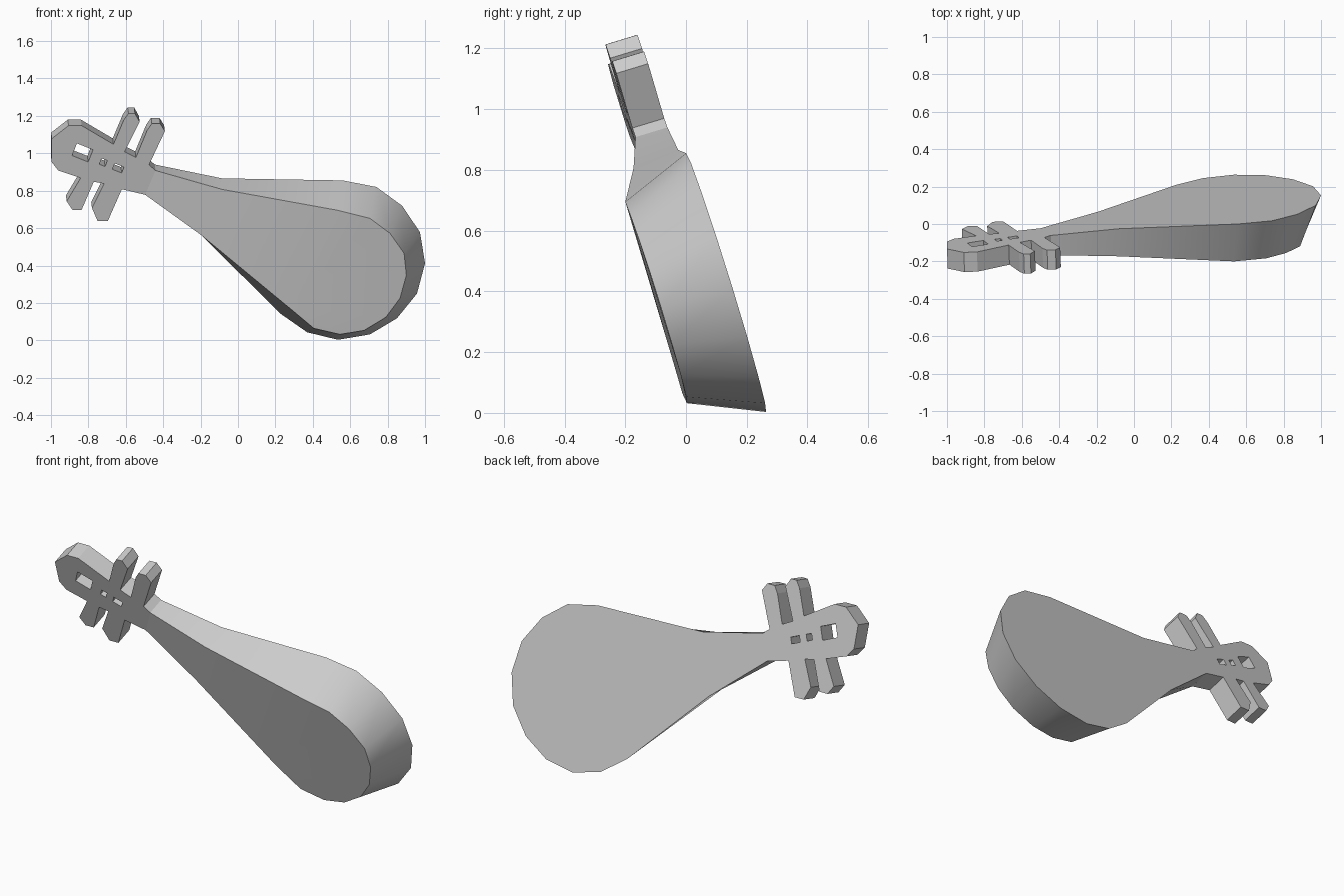
import bpy
import bmesh
from math import radians
from mathutils import Vector

if "Cube" in bpy.data.objects:
    bpy.data.objects.remove(bpy.data.objects["Cube"], do_unlink=True)

# One plain grey finish
GREY = (0.6, 0.6, 0.6, 1.0)
grey = bpy.data.materials.new("plain grey")
grey.use_nodes = True
grey.diffuse_color = GREY
grey.node_tree.nodes["Principled BSDF"].inputs["Base Color"].default_value = GREY

# Step from the back plane to the front of the head
DEPTH = Vector((0.004, -0.105, -0.032))


def on_back(x, z):
    """Point on the leaning plane of the flat back."""
    return Vector((x, -0.31 * (z - 0.855) + 0.035 * (x - 0.55), z))


def on_front(x, z):
    """Point on the soundboard; the body deepens away from the neck."""
    along = 0.91 * x - 0.41 * z
    point = on_back(x, z)
    point.y -= min(0.115 + 0.137 * (along + 0.775), 0.252)
    return point


def make_part(name, back, front, front_faces):
    """Loft a back outline to a front outline and cap both ends."""
    bm = bmesh.new()
    low = [bm.verts.new(p) for p in back]
    high = [bm.verts.new(p) for p in front]
    count = len(low)
    bm.faces.new(low)
    for i in range(count):
        j = (i + 1) % count
        bm.faces.new((low[i], low[j], high[j], high[i]))
    for face in front_faces:
        bm.faces.new([high[i] for i in face])
    bmesh.ops.recalc_face_normals(bm, faces=bm.faces)
    mesh = bpy.data.meshes.new(name)
    bm.to_mesh(mesh)
    bm.free()
    mesh.materials.append(grey)
    part = bpy.data.objects.new(name, mesh)
    bpy.context.collection.objects.link(part)
    return part


def activate(part):
    bpy.ops.object.select_all(action="DESELECT")
    part.select_set(True)
    bpy.context.view_layer.objects.active = part


# Pear-shaped body and neck: both outlines run from the upper neck corner
# round the bowl to the lower neck corner
back_rim = [
    (-0.445, 0.94), (-0.085, 0.866), (0.56, 0.855), (0.74, 0.82),
    (0.877, 0.72), (0.973, 0.578), (1.0, 0.412), (0.957, 0.25),
    (0.85, 0.118), (0.706, 0.032), (0.535, 0.003), (0.37, 0.043),
    (0.225, 0.144), (-0.193, 0.56), (-0.50, 0.81)]
front_rim = [
    (-0.441, 0.908), (-0.085, 0.807), (0.535, 0.695), (0.706, 0.652),
    (0.813, 0.572), (0.888, 0.465), (0.9, 0.348), (0.866, 0.225),
    (0.79, 0.123), (0.674, 0.053), (0.545, 0.032), (0.406, 0.064),
    (0.272, 0.176), (-0.193, 0.56), (-0.496, 0.778)]
last = len(front_rim) - 1
soundboard = [
    (0, 1, last - 1, last),
    (1, 2, last - 2, last - 1),
    tuple(range(2, last - 1))]
body = make_part("body_and_neck",
                 [on_back(*p) for p in back_rim],
                 [on_front(*p) for p in front_rim], soundboard)
activate(body)
bpy.ops.object.shade_smooth_by_angle(angle=radians(35))

# Head with two tuning pegs on each side
head_outline = [
    (-1.0, 1.11), (-0.91, 1.18), (-0.84, 1.18), (-0.67, 1.08),
    # upper pegs
    (-0.615, 1.21), (-0.59, 1.245), (-0.555, 1.245), (-0.53, 1.2),
    (-0.61, 1.04), (-0.55, 1.01),
    (-0.49, 1.155), (-0.465, 1.19), (-0.42, 1.19), (-0.395, 1.15),
    (-0.48, 0.97),
    # neck joint
    (-0.445, 0.94), (-0.5, 0.81), (-0.625, 0.84),
    # lower pegs
    (-0.7, 0.67), (-0.755, 0.67), (-0.785, 0.74), (-0.72, 0.87),
    (-0.775, 0.88),
    (-0.84, 0.73), (-0.89, 0.73), (-0.92, 0.775), (-0.845, 0.9),
    (-0.965, 0.94), (-1.0, 0.985)]
head_back = [on_back(*p) for p in head_outline]
head = make_part("head_and_pegs", head_back, [p + DEPTH for p in head_back],
                 [tuple(range(len(head_back)))])

# Openings through the head: corner, then the long and short side
LONG = Vector((0.93, -0.37))
SHORT = Vector((-0.37, -0.93))
openings = [((-0.865, 1.085), 0.092, 0.07),
            ((-0.733, 1.005), 0.033, 0.034),
            ((-0.663, 0.978), 0.053, 0.034)]
for corner, length, height in openings:
    a = Vector(corner)
    along, down = LONG * length, SHORT * height
    ring = [on_back(*p) for p in (a, a + along, a + along + down, a + down)]
    cutter = make_part("opening_cutter", [p - DEPTH for p in ring],
                       [p + DEPTH * 2 for p in ring], [(0, 1, 2, 3)])
    cutter.hide_render = True
    activate(head)
    cut = head.modifiers.new("opening", "BOOLEAN")
    cut.operation = "DIFFERENCE"
    cut.solver = "EXACT"
    cut.object = cutter
    bpy.ops.object.modifier_apply(modifier=cut.name)
    bpy.data.objects.remove(cutter, do_unlink=True)
